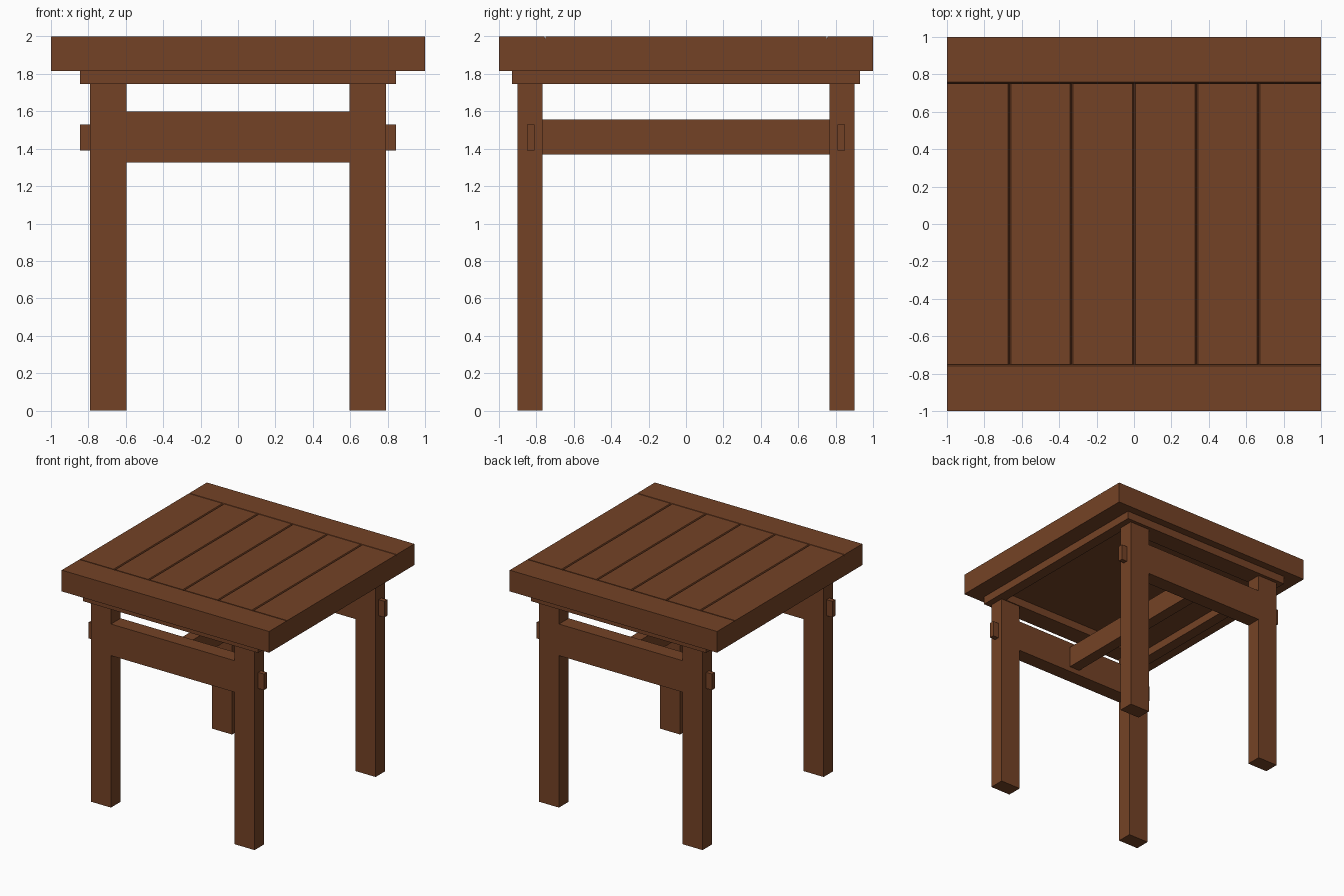
import bpy

if "Cube" in bpy.data.objects:
    bpy.data.objects.remove(bpy.data.objects["Cube"])

wood = bpy.data.materials.new("brown wood")
wood.diffuse_color = (0.175, 0.055, 0.019, 1)
wood.use_nodes = True
wood.node_tree.nodes["Principled BSDF"].inputs["Base Color"].default_value = wood.diffuse_color


def make(name, verts, faces):
    mesh = bpy.data.meshes.new(name)
    mesh.from_pydata(verts, [], faces)
    mesh.materials.append(wood)
    obj = bpy.data.objects.new(name, mesh)
    bpy.context.collection.objects.link(obj)
    return obj


def prism(name, profile, a, b, axis):
    """Extrude a counter-clockwise (u, z) profile from a to b along x or y."""
    n = len(profile)
    place = (lambda u, z, t: (u, t, z)) if axis == 'y' else (lambda u, z, t: (t, u, z))
    verts = [place(u, z, t) for t in (a, b) for u, z in profile]
    faces = [tuple(range(n)), tuple(reversed(range(n, 2 * n)))]
    faces += [(i, i + n, (i + 1) % n + n, (i + 1) % n) for i in range(n)]
    if axis == 'x':
        faces = [tuple(reversed(f)) for f in faces]
    return make(name, verts, faces)


def box(name, x0, x1, y0, y1, z0, z1):
    x0, x1 = sorted((x0, x1))
    y0, y1 = sorted((y0, y1))
    return prism(name, [(x0, z0), (x1, z0), (x1, z1), (x0, z1)], y0, y1, 'y')


def board(u0, u1, left, right, z0=1.815, z1=2.0, c=0.008):
    """Board section with a small chamfer on the chosen top edges."""
    p = [(u0, z0), (u1, z0)]
    p += [(u1, z1 - 2 * c), (u1 - c, z1)] if right else [(u1, z1)]
    p += [(u0 + c, z1), (u0, z1 - 2 * c)] if left else [(u0, z1)]
    return p


# Table top: six planks between two end boards, with V grooves at the joints
for i in range(6):
    x0 = -1 + i / 3
    prism(f"top_plank_{i + 1}", board(x0, x0 + 1 / 3, i > 0, i < 5), -0.75, 0.75, 'y')
prism("front_end_board", board(-1, -0.75, False, True), -1, 1, 'x')
prism("back_end_board", board(0.75, 1, True, False), -1, 1, 'x')

for sy, side in ((-1, "front"), (1, "back")):
    # Rail under the top and the deep apron between the legs
    box(f"{side}_top_rail", -0.845, 0.845, sy * 0.76, sy * 0.93, 1.745, 1.815)
    box(f"{side}_apron", -0.595, 0.595, sy * 0.768, sy * 0.9, 1.325, 1.6)
    for sx, hand in ((-1, "left"), (1, "right")):
        # Legs with the apron tenons showing on the outside
        box(f"{side}_{hand}_leg", sx * 0.595, sx * 0.79, sy * 0.768, sy * 0.9, 0, 1.745)
        box(f"{side}_{hand}_tenon", sx * 0.79, sx * 0.845, sy * 0.81, sy * 0.85, 1.39, 1.53)

# Side rails close the frame under the top
for sx, hand in ((-1, "left"), (1, "right")):
    box(f"{hand}_top_rail", sx * 0.75, sx * 0.845, -0.76, 0.76, 1.745, 1.815)

# Middle stretcher between the aprons
box("middle_stretcher", -0.05, 0.05, -0.768, 0.768, 1.37, 1.555)
